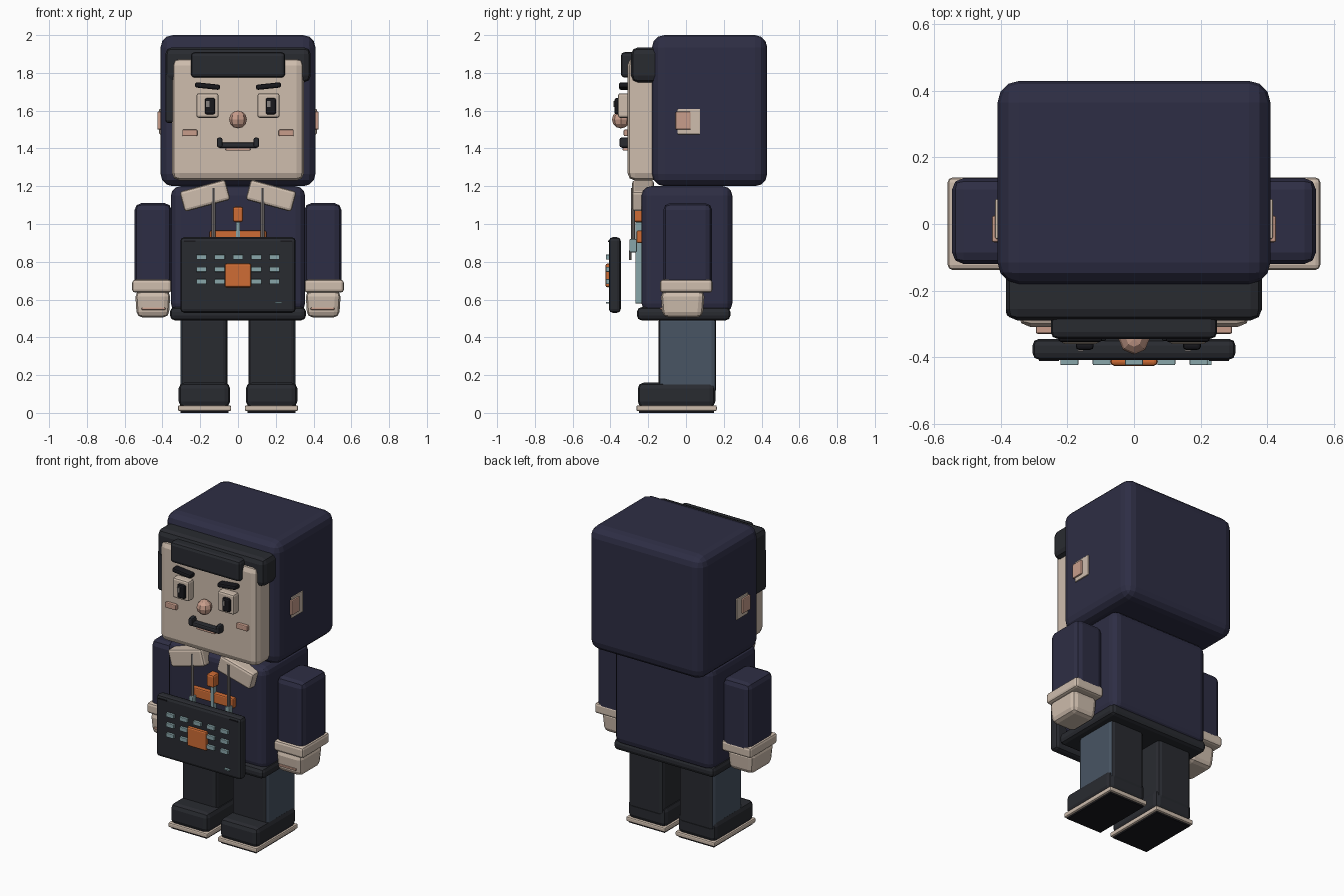
import bpy, bmesh, math
from mathutils import Matrix, Vector

cube = bpy.data.objects.get("Cube")
if cube:
    bpy.data.objects.remove(cube, do_unlink=True)


def material(name, r, g, b):
    m = bpy.data.materials.new(name)
    m.use_nodes = True
    m.diffuse_color = (r, g, b, 1)
    m.node_tree.nodes["Principled BSDF"].inputs["Base Color"].default_value = (r, g, b, 1)
    return m


navy = material("navy cloth", .027, .027, .058)
black = material("charcoal", .022, .024, .03)
ink = material("near black", .009, .009, .012)
skin = material("beige", .62, .51, .42)
pink = material("blush pink", .58, .34, .26)
orange = material("orange", .62, .15, .035)
teal = material("pale teal", .25, .38, .40)
slate = material("slate blue", .065, .09, .125)
metal = material("strap grey", .24, .22, .21)


def finish(name, bm, mats, bevel=0, segments=2):
    mesh = bpy.data.meshes.new(name)
    bm.to_mesh(mesh)
    bm.free()
    for m in mats:
        mesh.materials.append(m)
    ob = bpy.data.objects.new(name, mesh)
    bpy.context.collection.objects.link(ob)
    if bevel:
        mod = ob.modifiers.new("soft edges", 'BEVEL')
        mod.width = bevel
        mod.segments = segments
    return ob


def box(name, mat, x, y, z, bevel=.01, tilt=0, segments=2, taper=1, side_mat=None):
    """Bevelled box from (min, max) ranges; tilt turns it about y, taper narrows its foot."""
    spans = [Vector(r) for r in (x, y, z)]
    centre = Vector([(s[0] + s[1]) / 2 for s in spans])
    size = Vector([abs(s[1] - s[0]) for s in spans])
    bm = bmesh.new()
    bmesh.ops.create_cube(bm, size=1)
    for v in bm.verts:
        k = taper if v.co.z < 0 else 1
        v.co = Vector((v.co.x * size.x * k, v.co.y * size.y * k, v.co.z * size.z))
    if side_mat:
        for f in bm.faces:
            if f.normal.x * centre.x > .1 * abs(centre.x):
                f.material_index = 1
    bm.transform(Matrix.Translation(centre) @ Matrix.Rotation(math.radians(tilt), 4, 'Y'))
    return finish(name, bm, [mat] + ([side_mat] if side_mat else []), bevel, segments)


def pair(name, mat, x, y, z, bevel=.01, tilt=0, **kw):
    """The same box on both sides of the body."""
    for label, s in (("left", 1), ("right", -1)):
        box(f"{label}_{name}", mat, (s * x[0], s * x[1]), y, z, bevel, s * tilt, **kw)


def rod(name, mat, x, y, z0, z1, radius):
    bm = bmesh.new()
    bmesh.ops.create_cone(bm, cap_ends=True, segments=8, radius1=radius, radius2=radius, depth=z1 - z0)
    bm.transform(Matrix.Translation((x, y, (z0 + z1) / 2)))
    return finish(name, bm, [mat])


# Head
box("hood", navy, (-.41, .41), (-.18, .43), (1.2, 2), .065, segments=3)
box("face", skin, (-.35, .35), (-.31, -.14), (1.23, 1.88), .04)
box("hair", black, (-.385, .385), (-.29, -.13), (1.75, 1.935), .035)
box("hair_fringe", black, (-.25, .25), (-.345, -.26), (1.775, 1.91), .02)
box("right_sideburn", black, (-.385, -.33), (-.28, -.16), (1.535, 1.8), .015)
pair("ear", skin, (.39, .417), (-.045, .075), (1.475, 1.61), .004)
pair("inner_ear", pink, (.4, .427), (-.055, .025), (1.5, 1.595), .006)

# Facial features
pair("eye", skin, (.103, .22), (-.36, -.3), (1.562, 1.692), .012)
for label, x in (("left", .174), ("right", -.148)):
    box(f"{label}_pupil", ink, (x - .027, x + .027), (-.378, -.35), (1.58, 1.667), .01)
    box(f"{label}_pupil_glint", metal, (x - .021, x - .003), (-.383, -.376), (1.62, 1.65), 0)
pair("eyebrow", ink, (.095, .228), (-.355, -.3), (1.716, 1.744), .01, tilt=-6)
pair("cheek", pink, (.215, .295), (-.33, -.3), (1.465, 1.5), .006)
box("mouth", black, (-.105, .105), (-.345, -.3), (1.402, 1.432), .01)
pair("mouth_corner", black, (.082, .112), (-.352, -.3), (1.405, 1.457), .01)
box("lower_lip", pink, (-.065, .065), (-.335, -.3), (1.388, 1.404), .004)
bm = bmesh.new()
bmesh.ops.create_uvsphere(bm, u_segments=8, v_segments=6, radius=.047)
bm.transform(Matrix.Translation((0, -.345, 1.553)))
finish("nose", bm, [pink])

# Torso
box("jacket", navy, (-.355, .355), (-.235, .245), (.53, 1.2), .05, segments=3)
box("belt", black, (-.36, .36), (-.26, .235), (.49, .56), .025)
pair("collar", skin, (.05, .3), (-.285, -.17), (1.095, 1.205), .015, tilt=15)
box("chest_band", orange, (-.15, .15), (-.262, -.22), (.9, .965), .008)
box("tie_knot", orange, (-.027, .027), (-.29, -.225), (1.01, 1.092), .012)
box("zip", teal, (-.011, .011), (-.268, -.225), (.58, 1.01), .003)

# Arms
pair("arm", navy, (.352, .547), (-.12, .138), (.66, 1.11), .035)
pair("cuff", skin, (.352, .56), (-.138, .14), (.637, .705), .015)
pair("hand", skin, (.357, .545), (-.135, .1), (.505, .645), .03, taper=.9)
pair("finger_crease", pink, (.385, .51), (-.137, -.1), (.546, .558), .003)

# Legs and shoes
pair("leg", black, (.055, .305), (-.145, .16), (.1, .51), .025, side_mat=slate)
pair("shoe", black, (.042, .314), (-.255, .155), (.03, .16), .03)
pair("sole", skin, (.036, .318), (-.263, .163), (.01, .04), .008)
pair("tread", ink, (.05, .304), (-.248, .148), (0, .03), 0)

# Hanging straps
for label, s in (("left", 1), ("right", -1)):
    rod(f"{label}_strap", metal, s * .13, -.28, .9, 1.19, .01)
    box(f"{label}_strap_clip", teal, (s * .115, s * .145), (-.3, -.26), (.85, .92), .006)
    rod(f"{label}_strap_end", metal, s * .13, -.295, .81, .86, .007)

# Keypad board
box("board", black, (-.305, .305), (-.408, -.345), (.53, .93), .02)
for row in range(3):
    for col in range(5):
        if col == 2 and row > 0:
            continue
        x, z = (col - 2) * .097, .825 - row * .065
        box(f"key_{row}_{col}", teal, (x - .027, x + .027), (-.424, -.405), (z - .013, z + .013), .003)
box("badge", orange, (-.07, .07), (-.426, -.4), (.665, .79), .01)
box("board_light", teal, (.195, .233), (-.424, -.405), (.58, .588), 0)
pair("board_slot", ink, (.225, .285), (-.412, -.4), (.905, .912), 0)
